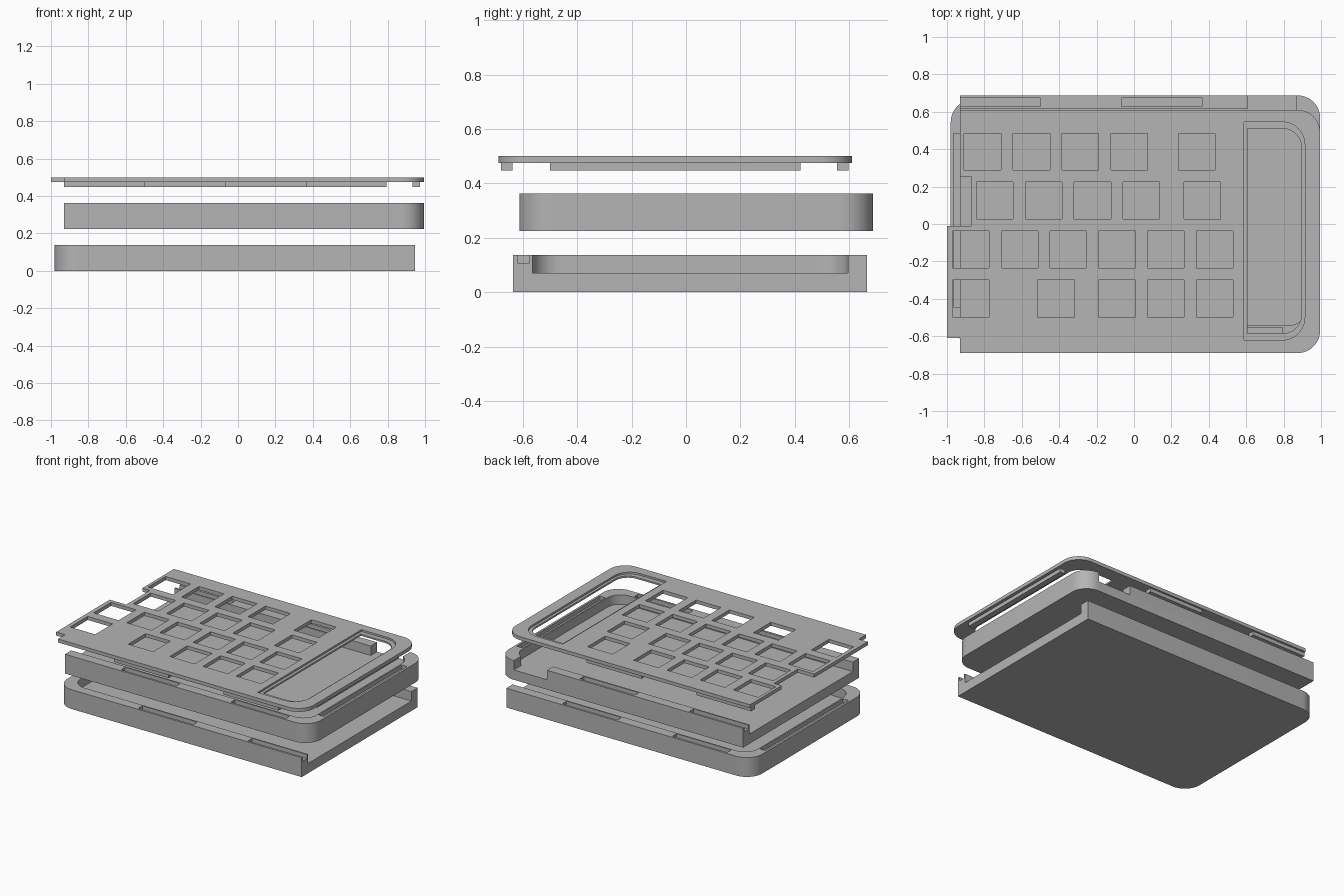
import bpy, bmesh, math
from mathutils import Vector

if "Cube" in bpy.data.objects:
    bpy.data.objects.remove(bpy.data.objects["Cube"])

GREY = (0.46, 0.46, 0.46, 1)
grey = bpy.data.materials.new("plain grey")
grey.use_nodes = True
grey.diffuse_color = GREY
grey.node_tree.nodes["Principled BSDF"].inputs["Base Color"].default_value = GREY


def outline(corners, steps=12):
    """Right-angled outline; a third value on a corner is its radius."""
    result = []
    count = len(corners)
    for i, (x, y, *radius) in enumerate(corners):
        p = Vector((x, y))
        if not radius:
            result.append(p)
            continue
        r = radius[0]
        a = (Vector(corners[i - 1][:2]) - p).normalized()
        b = (Vector(corners[(i + 1) % count][:2]) - p).normalized()
        for k in range(steps + 1):
            t = math.pi / 2 * k / steps
            result.append(p + (a + b) * r - r * (b * math.cos(t) + a * math.sin(t)))
    return result


def prism(name, corners, z0, z1):
    bm = bmesh.new()
    base = bm.faces.new([bm.verts.new((p.x, p.y, z0)) for p in outline(corners)])
    top = bmesh.ops.extrude_face_region(bm, geom=[base])["geom"]
    bmesh.ops.translate(bm, vec=(0, 0, z1 - z0),
                        verts=[g for g in top if isinstance(g, bmesh.types.BMVert)])
    bmesh.ops.recalc_face_normals(bm, faces=bm.faces)
    mesh = bpy.data.meshes.new(name)
    bm.to_mesh(mesh)
    bm.free()
    mesh.materials.append(grey)
    obj = bpy.data.objects.new(name, mesh)
    bpy.context.collection.objects.link(obj)
    return obj


def rect(x0, x1, y0, y1):
    return [(x0, y0), (x1, y0), (x1, y1), (x0, y1)]


def select(obj):
    bpy.ops.object.select_all(action="DESELECT")
    obj.select_set(True)
    bpy.context.view_layer.objects.active = obj


def cut(obj, corners, z0, z1):
    cutter = prism("cutter", corners, z0, z1)
    cutter.hide_render = True
    mod = obj.modifiers.new("cut", "BOOLEAN")
    mod.operation, mod.solver, mod.object = "DIFFERENCE", "EXACT", cutter
    select(obj)
    bpy.ops.object.modifier_apply(modifier=mod.name)
    bpy.data.objects.remove(cutter)


def smooth(obj):
    select(obj)
    bpy.ops.object.shade_smooth_by_angle(angle=math.radians(30))


# Trays: one open end, slots in the rims for the lips above
HEIGHT, FLOOR, SLOT = 0.137, 0.07, 0.108
L, R, F, B = -0.98, 0.945, -0.635, 0.665
WALL, RADIUS, SEG, OVER = 0.07, 0.12, 0.431, 0.1


def tray(name, port):
    obj = prism(name, [(L, F, RADIUS), (R, F), (R, B), (L, B, RADIUS)], 0, HEIGHT)
    cut(obj, [(L + WALL, F + WALL, 0.1), (R + OVER, F + WALL),
              (R + OVER, B - WALL), (L + WALL, B - WALL, 0.1)], FLOOR, HEIGHT + OVER)
    for k in range(4):
        x1 = R - k * SEG
        y0 = B - 0.06 if k % 2 else F + 0.015
        cut(obj, rect(x1 - SEG, x1 + (OVER if k == 0 else 0), y0, y0 + 0.045),
            SLOT, HEIGHT + OVER)
    cut(obj, rect(L + 0.015, L + 0.06, -0.445, 0.485), SLOT, HEIGHT + OVER)
    if port:
        cut(obj, rect(-0.855, -0.595, F - OVER, F + WALL + 0.04), FLOOR, HEIGHT + OVER)
    smooth(obj)
    return obj


tray("bottom_tray", False)
middle = tray("middle_tray", True)
middle.rotation_euler.z = math.pi
middle.location = (0.015, 0.0525, 0.225)

# Top plate with stepped left edge
Z0, Z1 = 0.475, 0.5
plate = prism("top_plate", [
    (-0.93, -0.69), (0.995, -0.69, RADIUS), (0.995, 0.61, RADIUS), (-0.93, 0.61),
    (-0.93, 0.255), (-0.87, 0.255), (-0.87, -0.01), (-1, -0.01),
    (-1, -0.61), (-0.93, -0.61)], Z0, Z1)

# Square key openings, row by row
KEY = 0.196
rows = {
    0.289: (-0.908, -0.646, -0.385, -0.124, 0.237),
    0.028: (-0.842, -0.581, -0.32, -0.06, 0.267),
    -0.234: (-0.97, -0.709, -0.45, -0.189, 0.072, 0.333),
    -0.496: (-0.97, -0.515, -0.189, 0.072, 0.333),
}
for y, starts in rows.items():
    for x in starts:
        cut(plate, rect(x, x + KEY, y, y + KEY), Z0 - OVER, Z1 + OVER)

# Large side window with a shallow rebate
for x0, x1, y0, y1, r, z in ((0.587, 0.913, -0.62, 0.545, 0.12, 0.487),
                             (0.607, 0.895, -0.585, 0.51, 0.1, Z0 - OVER)):
    cut(plate, [(x0, y0), (x1, y0, r), (x1, y1, r), (x0, y1)], z, Z1 + OVER)
smooth(plate)

# Lips under the plate
for k in range(4):
    x = -0.93 + k * SEG
    y = -0.68 if k % 2 else 0.555
    prism(("front" if k % 2 else "back") + "_lip", rect(x, x + SEG, y, y + 0.042), 0.448, Z0)
prism("side_lip", rect(0.932, 0.972, -0.5, 0.42), 0.448, Z0)
